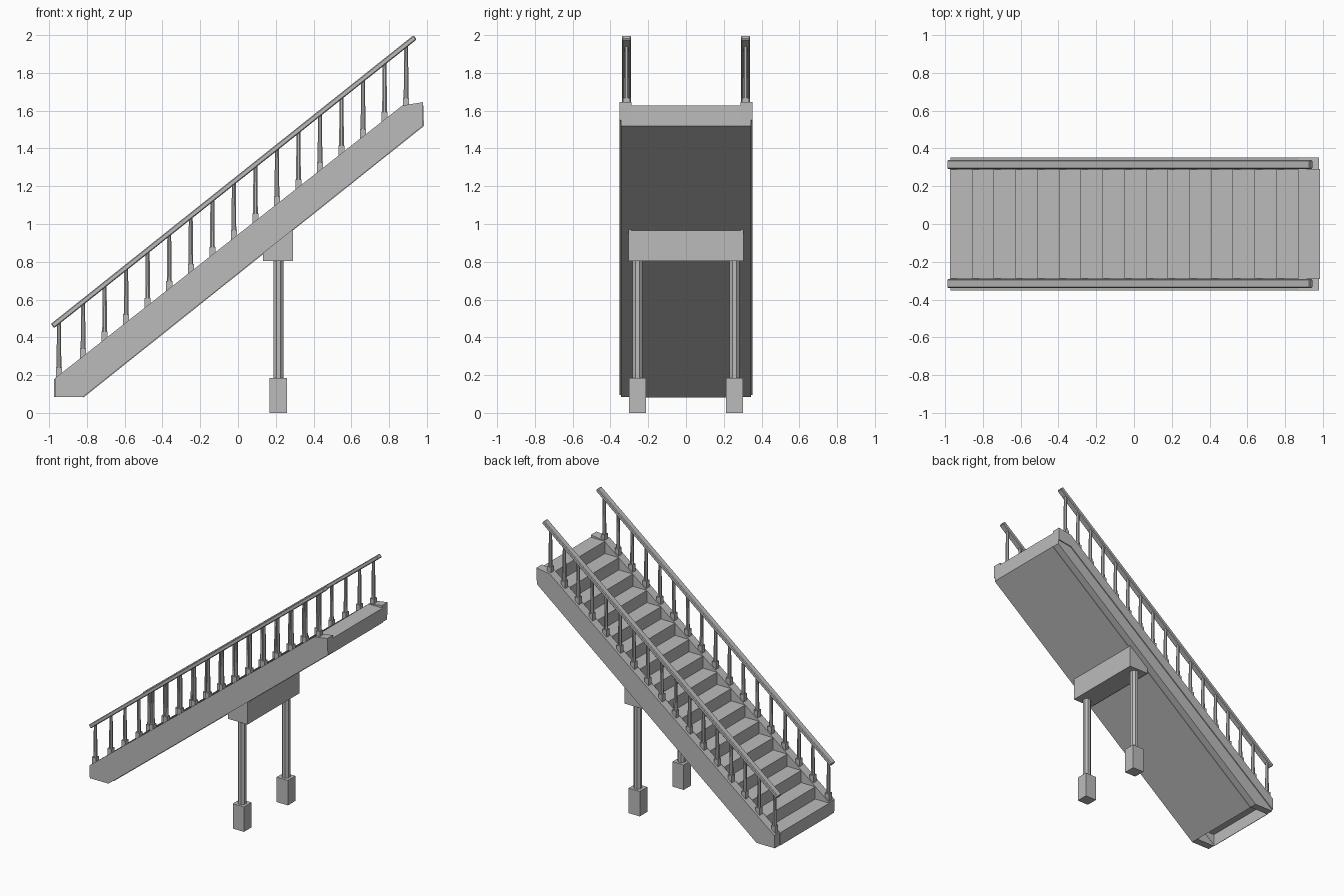
import bpy, bmesh, math
from mathutils import Matrix, Vector

cube = bpy.data.objects.get("Cube")
if cube:
    bpy.data.objects.remove(cube, do_unlink=True)

# One plain grey for everything
GREY = (0.5, 0.5, 0.5, 1)
mat = bpy.data.materials.new("stone_grey")
mat.use_nodes = True
mat.diffuse_color = GREY
mat.node_tree.nodes["Principled BSDF"].inputs["Base Color"].default_value = GREY


def finish(bm, name, recalc=True):
    if recalc:
        bmesh.ops.recalc_face_normals(bm, faces=bm.faces)
    mesh = bpy.data.meshes.new(name)
    bm.to_mesh(mesh)
    bm.free()
    mesh.materials.append(mat)
    obj = bpy.data.objects.new(name, mesh)
    bpy.context.collection.objects.link(obj)
    return obj


def prism(name, profile, y0, y1):
    """Extrude a closed x-z profile from y0 to y1."""
    bm = bmesh.new()
    face = bm.faces.new([bm.verts.new((x, y0, z)) for x, z in profile])
    ext = bmesh.ops.extrude_face_region(bm, geom=[face])["geom"]
    verts = [v for v in ext if isinstance(v, bmesh.types.BMVert)]
    bmesh.ops.translate(bm, verts=verts, vec=(0, y1 - y0, 0))
    return finish(bm, name)


def add_box(bm, x, y, z0, z1, sx, sy):
    m = Matrix.Translation((x, y, (z0 + z1) / 2)) @ Matrix.Diagonal((sx, sy, z1 - z0, 1))
    bmesh.ops.create_cube(bm, size=1, matrix=m)


def add_post(bm, x, y, z0, z1, r0, r1):
    m = Matrix.Translation((x, y, (z0 + z1) / 2)) @ Matrix.Rotation(math.pi / 8, 4, 'Z')
    bmesh.ops.create_cone(bm, cap_ends=True, segments=8, radius1=r0, radius2=r1,
                          depth=z1 - z0, matrix=m)


# Main dimensions
FOOT, TOP, BACK, LOW = -0.97, 0.87, 0.98, 0.085
STEPS = 17
RUN = (TOP - FOOT) / (STEPS - 1)
RISE = 0.0905
INNER, OUTER, RAIL_Y = 0.29, 0.352, 0.315


def stringer_z(x):
    return 0.183 + min(x - FOOT, TOP - FOOT) * 0.785


def rail_z(x):
    return 0.46 + (x + 0.982) * 0.796


# Folded shell: risers, treads, landing end and sloping underside, open at the foot
path = [(-0.82, LOW), (BACK, 1.52), (BACK, LOW + STEPS * RISE)]
for i in reversed(range(STEPS)):
    x = FOOT + i * RUN
    path += [(x, LOW + (i + 1) * RISE), (x, LOW + i * RISE)]
bm = bmesh.new()
rows = [[bm.verts.new((x, s * INNER, z)) for s in (-1, 1)] for x, z in path]
for a, b in zip(rows, rows[1:]):
    bm.faces.new((a[0], b[0], b[1], a[1]))
shell = finish(bm, "steps_and_underside", recalc=False)
solid = shell.modifiers.new("thickness", 'SOLIDIFY')
solid.thickness = 0.004

for side, s in (("right", -1), ("left", 1)):
    # Side wall below, and slightly wider stringer on top of it
    prism(side + "_side_wall",
          [(FOOT, LOW), (-0.82, LOW), (BACK, 1.52), (BACK, 1.62), (TOP, 1.61), (FOOT, 0.17)],
          s * INNER, s * 0.345)
    prism(side + "_stringer",
          [(FOOT, 0.095), (TOP, 1.535), (BACK, 1.55), (BACK, 1.645),
           (TOP, stringer_z(TOP)), (FOOT, stringer_z(FOOT))],
          s * (INNER - 0.002), s * OUTER)

    # Handrail with softened edges
    ends = [Vector((x, 0, rail_z(x))) for x in (-0.982, 0.938)]
    along = (ends[1] - ends[0]).normalized()
    off = Vector((-along.z, 0, along.x)) * 0.014
    corners = [ends[0] - off, ends[1] - off, ends[1] + off, ends[0] + off]
    rail = prism(side + "_handrail", [(c.x, c.z) for c in corners],
                 s * RAIL_Y - 0.023, s * RAIL_Y + 0.023)
    bev = rail.modifiers.new("edge", 'BEVEL')
    bev.width = 0.005
    bev.segments = 1

    # Balusters: square foot block and tapered shaft
    bm = bmesh.new()
    for x in [-0.948] + [-0.82 + 0.114 * i for i in range(16)]:
        z = stringer_z(x)
        add_box(bm, x, s * RAIL_Y, z - 0.05, z + 0.04, 0.032, 0.036)
        add_post(bm, x, s * RAIL_Y, z + 0.04, rail_z(x), 0.014, 0.011)
    finish(bm, side + "_balusters")

    # Support column on a square footing
    bm = bmesh.new()
    add_box(bm, 0.214, s * 0.257, 0, 0.185, 0.092, 0.088)
    finish(bm, side + "_footing")
    bm = bmesh.new()
    add_post(bm, 0.214, s * 0.257, 0.185, 0.81, 0.029, 0.029)
    finish(bm, side + "_column")

# Cross beam under the flight
bm = bmesh.new()
add_box(bm, 0.212, 0, 0.805, 0.97, 0.16, 0.61)
finish(bm, "cross_beam")
